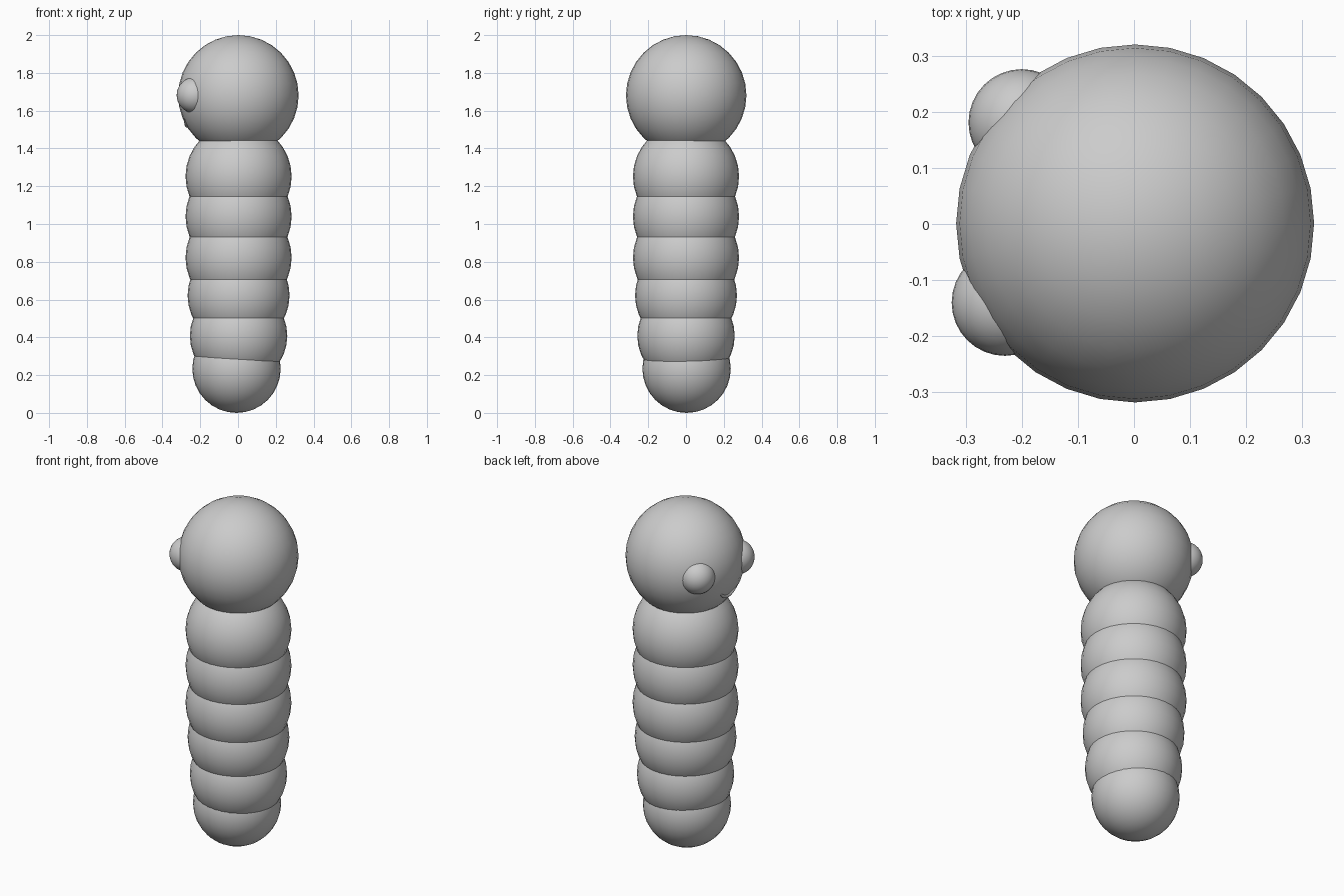
import bpy
import math

if "Cube" in bpy.data.objects:
    bpy.data.objects.remove(bpy.data.objects["Cube"])


def ball(name, loc, radius):
    bpy.ops.mesh.primitive_uv_sphere_add(segments=32, ring_count=16, radius=radius, location=loc)
    ob = bpy.context.object
    ob.name = name
    bpy.ops.object.shade_smooth()
    return ob


# head
HEAD, R = (0.002, 0.001, 1.681), 0.319
ball("head", HEAD, R)

# body segments, top to bottom: (x, y, z, radius)
segments = [
    (0.003, 0, 1.252, 0.281),
    (0.003, 0, 1.040, 0.281),
    (0.003, 0, 0.822, 0.281),
    (0.003, 0, 0.622, 0.270),
    (0.003, 0, 0.408, 0.258),
    (-0.008, 0.003, 0.234, 0.234),
]
for i, (x, y, z, r) in enumerate(segments):
    ball(f"body_segment_{i + 1}", (x, y, z), r)

# eyes on the -x side of the head
ball("eye_a", (-0.230, -0.140, 1.682), 0.095)
ball("eye_b", (-0.200, 0.181, 1.682), 0.095)

# mouth: thin smile lying on the head surface
curve = bpy.data.curves.new("mouth", 'CURVE')
curve.dimensions = '3D'
curve.bevel_depth = 0.012
curve.bevel_resolution = 3
curve.use_fill_caps = True
spline = curve.splines.new('POLY')
N = 13
spline.points.add(N - 1)
for i, p in enumerate(spline.points):
    t = 2 * i / (N - 1) - 1
    z = -0.158 + 0.036 * t * t
    rh = math.sqrt((R - 0.004) ** 2 - z * z)
    a = math.radians(179 + 14 * t)
    p.co = (HEAD[0] + rh * math.cos(a), HEAD[1] + rh * math.sin(a), HEAD[2] + z, 1)
    p.radius = 1.0 - 0.5 * t * t
mouth = bpy.data.objects.new("mouth", curve)
bpy.context.collection.objects.link(mouth)
